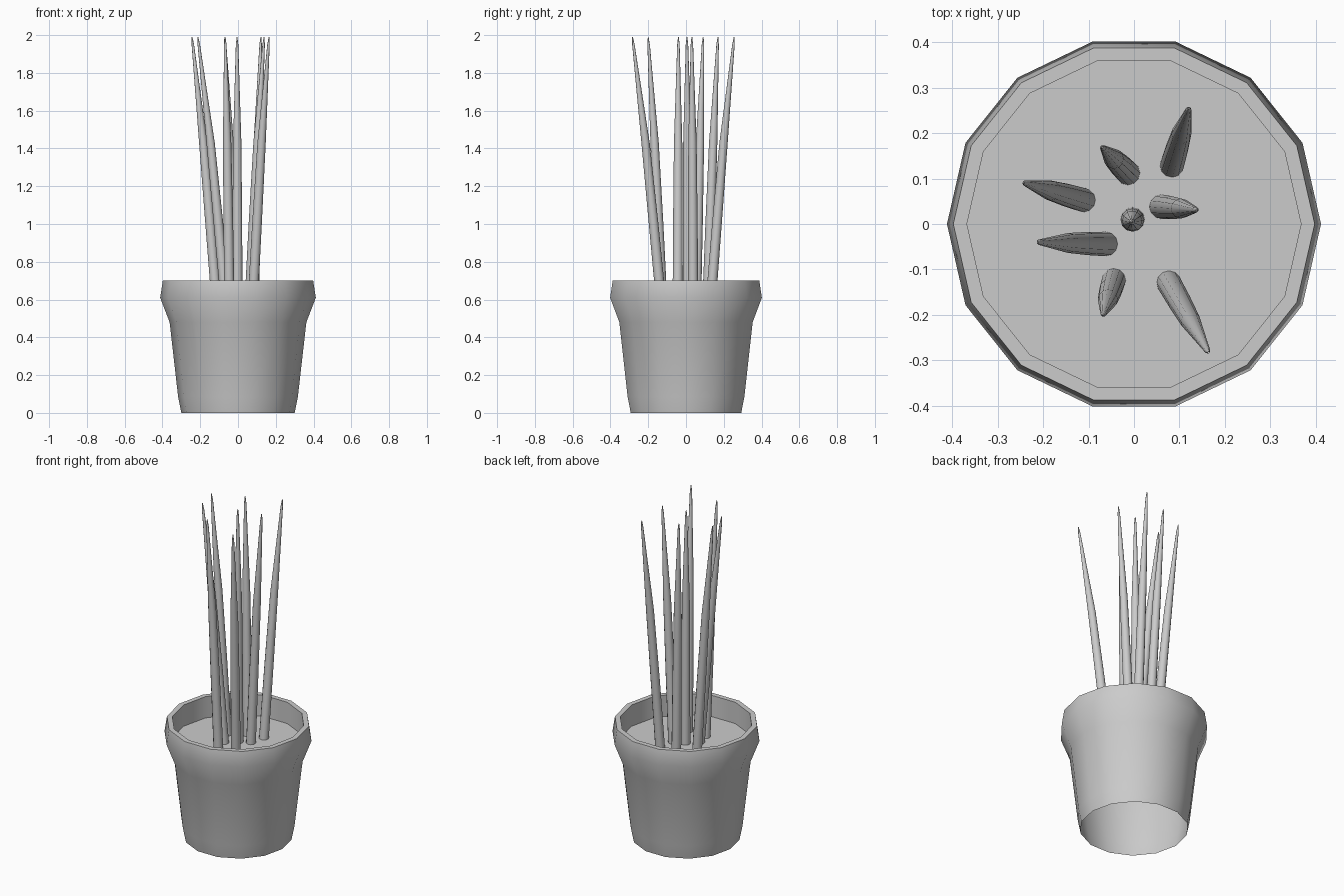
import bpy, bmesh
from math import cos, sin, tau, radians
from mathutils import Vector

if "Cube" in bpy.data.objects:
    bpy.data.objects.remove(bpy.data.objects["Cube"])


def loft(name, rings, sides, cap_start=True):
    """Skin circular rings (centre, radius), capping the ends."""
    bm = bmesh.new()
    loops = []
    for c, r in rings:
        loops.append([bm.verts.new(Vector(c) + Vector((r * cos(tau * i / sides), r * sin(tau * i / sides), 0)))
                      for i in range(sides)])
    for a, b in zip(loops, loops[1:]):
        for i in range(sides):
            j = (i + 1) % sides
            bm.faces.new((a[i], a[j], b[j], b[i]))
    if cap_start:
        bm.faces.new(loops[0][::-1])
    bm.faces.new(loops[-1])
    mesh = bpy.data.meshes.new(name)
    bm.to_mesh(mesh)
    bm.free()
    ob = bpy.data.objects.new(name, mesh)
    bpy.context.collection.objects.link(ob)
    bpy.ops.object.select_all(action='DESELECT')
    bpy.context.view_layer.objects.active = ob
    ob.select_set(True)
    bpy.ops.object.shade_smooth_by_angle(angle=radians(40))
    return ob


# Pot, open underneath: outer wall, rim, inner wall; the final cap is the soil
SOIL = 0.57
profile = [(0.30, 0), (0.317, 0.085), (0.362, 0.48), (0.412, 0.61),
           (0.398, 0.70), (0.368, 0.70), (0.368, SOIL)]
loft("pot_with_soil", [((0, 0, z), r) for r, z in profile], 14, cap_start=False)

# Leaves: base x, y then tip x, y
leaves = [
    (-0.003, 0.010, -0.005, 0.005),
    (0.061, 0.038, 0.138, 0.031),
    (0.084, 0.130, 0.121, 0.255),
    (-0.014, 0.113, -0.070, 0.169),
    (-0.112, 0.053, -0.243, 0.091),
    (-0.063, -0.044, -0.212, -0.040),
    (-0.045, -0.125, -0.068, -0.200),
    (0.077, -0.130, 0.164, -0.283),
]
# Height, share of the lean, radius
section = [(SOIL, 0, 0.027), (1.0, 0.27, 0.0255), (1.43, 0.55, 0.022),
           (1.95, 0.97, 0.0065), (1.99, 1, 0.002)]
for n, (bx, by, tx, ty) in enumerate(leaves):
    loft(f"leaf_{n + 1}", [((bx + (tx - bx) * t, by + (ty - by) * t, z), r)
                           for z, t, r in section], 12)
